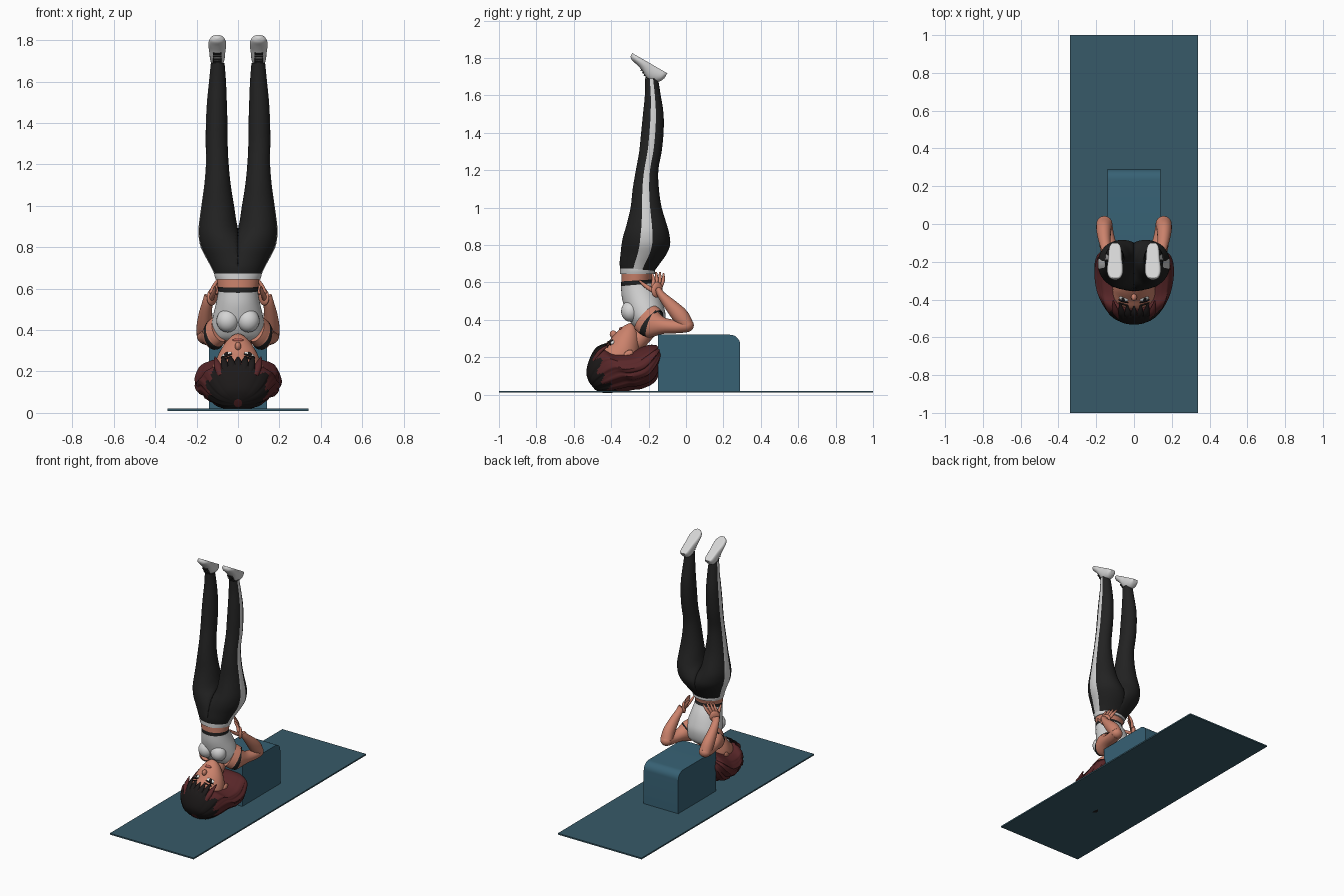
import bpy, bmesh, math
from mathutils import Vector, Matrix

if "Cube" in bpy.data.objects:
    bpy.data.objects.remove(bpy.data.objects["Cube"])

def material(name, r, g, b):
    m = bpy.data.materials.new(name)
    m.diffuse_color = (r, g, b, 1)
    m.use_nodes = True
    m.node_tree.nodes["Principled BSDF"].inputs["Base Color"].default_value = m.diffuse_color
    return m

SKIN = material("skin", .60, .225, .15)
BLACK = material("black cloth", .016, .016, .016)
GREY = material("light grey cloth", .66, .66, .66)
RED = material("dark red hair", .10, .020, .022)
DARK = material("black hair", .012, .010, .010)
TEAL = material("mat teal", .038, .102, .138)
BLUE = material("block teal", .038, .120, .175)
WHITE = material("eye white", .80, .80, .78)
LIP = material("lips", .40, .10, .08)

def finish(name, bm, mats, angle=40):
    bmesh.ops.recalc_face_normals(bm, faces=bm.faces)
    me = bpy.data.meshes.new(name)
    bm.to_mesh(me)
    bm.free()
    ob = bpy.data.objects.new(name, me)
    bpy.context.collection.objects.link(ob)
    for m in mats:
        me.materials.append(m)
    bpy.ops.object.select_all(action='DESELECT')
    ob.select_set(True)
    bpy.context.view_layer.objects.active = ob
    bpy.ops.object.shade_smooth_by_angle(angle=math.radians(angle))
    return ob

def spline(rows, n):
    """Catmull-Rom through rows of numbers, n steps per span."""
    out = []
    for i in range(len(rows) - 1):
        p = [rows[max(0, min(len(rows) - 1, i + k))] for k in (-1, 0, 1, 2)]
        for s in range(n):
            t = s / n
            out.append([.5 * (2*b + (c - a)*t + (2*a - 5*b + 4*c - d)*t*t + (3*b - a - 3*c + d)*t**3)
                        for a, b, c, d in zip(*p)])
    return out + [list(rows[-1])]

def loft(name, rows, point, mats, n=4, segs=32, rule=None, angle=50):
    """Skin rings together; point(row, angle, i) places a vertex, rule(t, angle) picks a material."""
    bm = bmesh.new()
    rows = spline(rows, n)
    step = 2 * math.pi / segs
    rings = [[bm.verts.new(point(r, j * step, i)) for j in range(segs)] for i, r in enumerate(rows)]
    for i in range(len(rings) - 1):
        for j in range(segs):
            k = (j + 1) % segs
            f = bm.faces.new((rings[i][j], rings[i][k], rings[i+1][k], rings[i+1][j]))
            if rule:
                f.material_index = rule((i + .5) / n, (j + .5) * step)
    bm.faces.new(rings[0])
    bm.faces.new(rings[-1])
    return finish(name, bm, mats, angle)

def tube(name, rows, mats, n=4, segs=20, rule=None):
    """Tube along x,y,z points with two radii each."""
    pts = [Vector(r[:3]) for r in spline(rows, n)]
    def point(r, a, i):
        t = (pts[min(i + 1, len(pts) - 1)] - pts[max(i - 1, 0)]).normalized()
        u = t.cross(Vector((1, 0, 0))).normalized()
        return pts[i] + u * r[3] * math.cos(a) + u.cross(t) * r[4] * math.sin(a)
    return loft(name, rows, point, mats, n, segs, rule)

def ball(name, mtx, size, mat):
    bm = bmesh.new()
    bmesh.ops.create_uvsphere(bm, u_segments=24, v_segments=14, radius=1,
                              matrix=mtx @ Matrix.Diagonal((*size, 1)))
    return finish(name, bm, [mat], 60)

def box(name, mtx, size, mat):
    bm = bmesh.new()
    bmesh.ops.create_cube(bm, size=1, matrix=mtx @ Matrix.Diagonal((*size, 1)))
    return finish(name, bm, [mat])

T = Matrix.Translation
C, S = math.cos, math.sin

# mat and block
box("mat", T((0, 0, .015)), (.68, 2, .01), TEAL)
bm = bmesh.new()
bmesh.ops.create_cube(bm, size=1, matrix=T((0, .07, .17)) @ Matrix.Diagonal((.28, .44, .30, 1)))
edge = [e for e in bm.edges if all(v.co.z > .3 and v.co.y > .2 for v in e.verts)]
bmesh.ops.bevel(bm, geom=edge, offset=.055, segments=8, profile=.5, affect='EDGES')
finish("block", bm, [BLUE])

# torso: front y,z - back y,z - half width
TORSO = [(-.345, .67, -.168, .67, .107), (-.346, .605, -.185, .615, .098), (-.347, .58, -.178, .595, .096),
         (-.343, .52, -.15, .55, .105), (-.325, .45, -.125, .49, .12), (-.305, .40, -.11, .43, .128),
         (-.28, .365, -.12, .36, .12), (-.25, .345, -.15, .325, .08)]
def torso_point(r, a, i):
    f, b = Vector((0, r[0], r[1])), Vector((0, r[2], r[3]))
    return (f + b) / 2 + (f - b) / 2 * C(a) + Vector((r[4] * S(a), 0, 0))
loft("torso", TORSO, torso_point, [SKIN, BLACK, GREY], 4, 40,
     lambda t, a: 0 if t < 1 else 1 if t < 2 else 2 if t < 6.5 else 0)
loft("waistband", [(z, h) for z, h in ((.645, .108), (.66, .113), (.673, .115))],
     lambda r, a, i: Vector((r[1] * S(a), -.26 + .093 * C(a), r[0])), [GREY], 2, 40)
tube("neck", [(0, -.19, .38, .06, .06), (0, -.24, .31, .052, .052), (0, -.32, .23, .055, .055)], [SKIN])

# legs: z, centre x, half width, front y, back y
LEG = [(.66, 0, .110, -.35, -.17), (.70, .01, .118, -.355, -.14), (.75, .03, .125, -.35, -.105),
       (.80, .055, .125, -.345, -.085), (.85, .08, .110, -.335, -.088), (.90, .096, .094, -.32, -.10),
       (1.0, .098, .079, -.296, -.13), (1.1, .099, .064, -.285, -.145), (1.2, .10, .055, -.268, -.148),
       (1.3, .103, .053, -.25, -.13), (1.4, .103, .052, -.24, -.12), (1.5, .102, .048, -.23, -.12),
       (1.6, .099, .041, -.22, -.135), (1.69, .098, .033, -.22, -.15)]
# shoe: distance from heel, half width, height
SHOE = [(0, .018, .03), (.015, .031, .06), (.05, .036, .08), (.09, .038, .074), (.13, .042, .052),
        (.17, .042, .04), (.20, .032, .033), (.215, .012, .02)]
ALONG, SOLE = Vector((0, -.87, .5)), Vector((0, .5, .87))
HEEL = Vector((0, -.10, 1.718))

for s, side in ((1, "right"), (-1, "left")):
    def leg_point(r, a, i):
        return Vector((s * max(0, r[1] + r[2] * C(a)), (r[3] + r[4]) / 2 + (r[4] - r[3]) / 2 * S(a), r[0]))
    loft(side + "_leg", LEG, leg_point, [BLACK, GREY], 3, 48,
         lambda t, a: int(C(a) > C(math.radians(15))))

    def shoe_point(r, a, i):
        d = max(0, r[2] * (.38 + .62 * C(a)))
        return HEEL + Vector((s * .1 + r[1] * S(a), 0, 0)) + ALONG * r[0] - SOLE * d
    loft(side + "_shoe", SHOE, shoe_point, [GREY], 4, 32, None, 45)
    frame = Matrix((Vector((1, 0, 0)), ALONG, SOLE)).transposed().to_4x4()
    for k in range(4):
        d, h = ((.086, .077), (.10, .071), (.114, .063), (.128, .056))[k]
        box(f"{side}_lace_{k}", T(HEEL + Vector((s * .1, 0, 0)) + ALONG * d - SOLE * (h - .001)) @ frame
            @ Matrix.Rotation(.5, 4, 'X'), (.042, .007, .009), BLACK)

    # arm: first stretch is the dark armhole trim
    tube(side + "_upper_arm", [(s * .085, -.215, .41, .085, .05), (s * .108, -.188, .386, .084, .056),
         (s * .116, -.175, .378, .076, .056), (s * .135, -.12, .368, .044, .046), (s * .15, -.05, .364, .036, .042),
         (s * .156, 0, .368, .036, .042)], [SKIN, BLACK], 4, 24, lambda t, a: int(1 < t < 1.75))
    ball(side + "_elbow", T((s * .157, .002, .37)), (.042, .04, .037), SKIN)
    tube(side + "_forearm", [(s * .157, .005, .372, .036, .042), (s * .16, -.03, .42, .044, .040),
         (s * .157, -.08, .475, .035, .033), (s * .148, -.13, .53, .022, .026), (s * .135, -.147, .56, .017, .03)], [SKIN])
    ball(side + "_palm", T((s * .125, -.155, .56)) @ Matrix.Rotation(-s * .9, 4, 'Z')
         @ Matrix.Rotation(-s * .3, 4, 'Y'), (.036, .015, .042), SKIN)
    for k in range(4):
        q = k - 1.5
        b = Vector((s * (.115 + .010 * q), -.158 - .014 * q, .575))
        e = b + Vector((s * (-.04 + .004 * q), .008 - .006 * q, .083 - .008 * abs(q)))
        m = (b + e) / 2 + Vector((s * .004, .006, 0))
        tube(f"{side}_finger_{k}", [(*b, .011, .011), (*m, .010, .010), (*e, .005, .005)], [SKIN], 3, 10)
    tube(side + "_thumb", [(s * .13, -.165, .55, .013, .013), (s * .118, -.215, .58, .011, .011),
         (s * .110, -.25, .61, .005, .005)], [SKIN], 3, 10)
    ball(side + "_bust", T((s * .05, -.297, .445)), (.054, .05, .056), GREY)

# head frame: local -y is the face direction, local z the crown
HEAD = Matrix(((-1, 0, 0, 0), (0, .62, -.78, -.335), (0, -.78, -.62, .20), (0, 0, 0, 1)))
def head_point(r, a, i):
    return HEAD @ Vector((r[1] * S(a), -(r[2] + r[3]) / 2 - (r[2] - r[3]) / 2 * C(a), r[0]))
# rows: height, half width, front, back
loft("face", [(-.15, .02, .115, .075), (-.135, .045, .124, .03), (-.10, .075, .13, -.02), (-.05, .102, .127, -.07),
     (0, .113, .118, -.1), (.05, .112, .115, -.1), (.10, .10, .09, -.1), (.15, .06, .05, -.06)],
     head_point, [SKIN], 4, 36)

def hair_point(r, a, i):
    w = 1 + .022 * S(13 * a + .12 * i) + .012 * S(29 * a)
    return head_point((r[0], r[1] * w, r[2], r[3] * w), a, i)
loft("hair", [(.228, .02, .01, -.04), (.21, .085, .055, -.075), (.165, .135, .095, -.112), (.11, .165, .122, -.148),
     (.065, .185, .115, -.17), (.03, .20, .06, -.19), (-.04, .208, .005, -.205), (-.10, .20, -.015, -.185),
     (-.15, .18, -.035, -.15), (-.18, .13, -.06, -.11)], hair_point, [RED, DARK], 4, 96,
     lambda t, a: int(t < 2.1 + 1.5 * max(0, C(a)) + .45 * S(11 * a)))

# bangs falling over the forehead
for k in range(7):
    x = (k - 3) * .033
    y = -.118 + 1.9 * x * x
    p = [HEAD @ Vector(v) for v in ((x * .8, y + .02, .13), (x, y - .002, .08), (x * 1.12, y, .035 - .25 * abs(x)))]
    tube(f"bang_{k}", [(*p[0], .016, .02), (*p[1], .012, .018), (*p[2], .002, .003)],
         [DARK if abs(k - 3) < 3 else RED], 3, 10)

# facial features
for s, side in ((1, "right"), (-1, "left")):
    f = HEAD @ T((s * .055, -.103, -.002)) @ Matrix.Rotation(s * .45, 4, 'Z')
    ball(side + "_eye", f, (.027, .007, .014), WHITE)
    ball(side + "_iris", f @ T((0, -.004, 0)), (.012, .005, .012), DARK)
    ball(side + "_lashes", f @ T((0, -.003, .014)), (.030, .006, .005), DARK)
    ball(side + "_brow", f @ T((0, -.003, .034)), (.030, .005, .004), DARK)
    ball(side + "_ear", HEAD @ T((s * .113, .005, -.03)), (.010, .02, .03), SKIN)
ball("nose", HEAD @ T((0, -.128, -.035)), (.015, .022, .02), SKIN)
ball("lips", HEAD @ T((0, -.127, -.085)), (.026, .009, .010), LIP)
